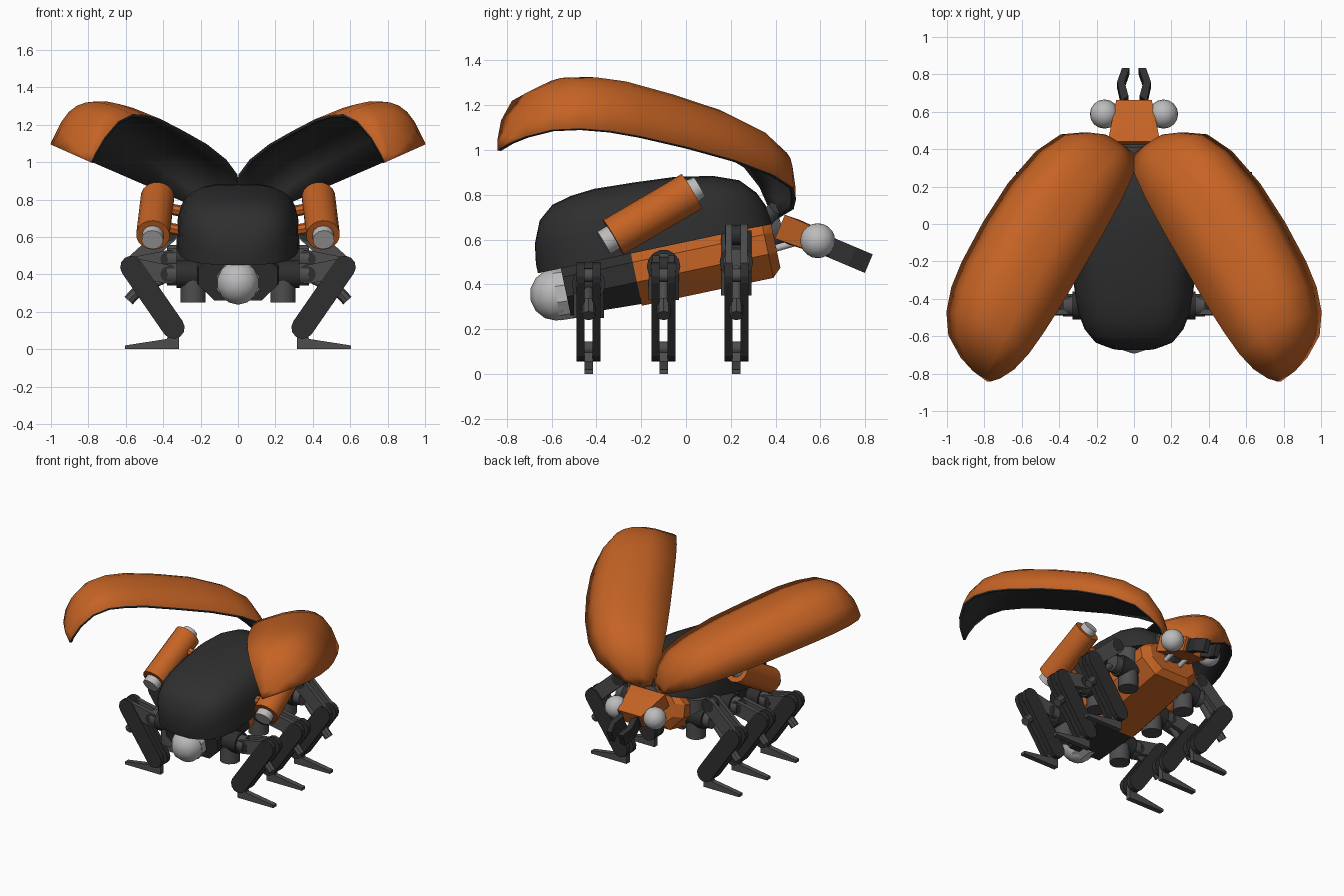
import bpy, bmesh
from math import sin, cos, pi, atan2
from mathutils import Vector as V

if "Cube" in bpy.data.objects:
    bpy.data.objects.remove(bpy.data.objects["Cube"])


def material(name, c):
    m = bpy.data.materials.new(name)
    m.diffuse_color = (*c, 1)
    m.use_nodes = True
    m.node_tree.nodes["Principled BSDF"].inputs["Base Color"].default_value = m.diffuse_color
    return m


ORANGE = material("orange paint", (0.56, 0.125, 0.018))
DARK = material("dark shell", (0.028, 0.028, 0.028))
STEEL = material("dark steel", (0.075, 0.075, 0.075))
LIGHT = material("light metal", (0.5, 0.5, 0.5))


def finish(name, bm, mats, angle=None, recalc=True):
    if recalc:
        bmesh.ops.recalc_face_normals(bm, faces=bm.faces)
    me = bpy.data.meshes.new(name)
    bm.to_mesh(me)
    bm.free()
    ob = bpy.data.objects.new(name, me)
    bpy.context.collection.objects.link(ob)
    for m in mats:
        me.materials.append(m)
    if angle:
        bpy.ops.object.select_all(action='DESELECT')
        ob.select_set(True)
        bpy.context.view_layer.objects.active = ob
        bpy.ops.object.shade_smooth_by_angle(angle=angle)
    return ob


def rod(name, a, b, r, mat, r2=None, sides=14):
    a, b = V(a), V(b)
    bm = bmesh.new()
    bmesh.ops.create_cone(bm, cap_ends=True, segments=sides, radius1=r,
                          radius2=r if r2 is None else r2, depth=(b - a).length)
    q = V((0, 0, 1)).rotation_difference(b - a)
    for v in bm.verts:
        v.co = q @ v.co + (a + b) / 2
    return finish(name, bm, [mat], 0.6)


def ball(name, c, r, mat, seg=16):
    bm = bmesh.new()
    bmesh.ops.create_uvsphere(bm, u_segments=seg, v_segments=seg // 2 + 2, radius=r)
    for v in bm.verts:
        v.co += V(c)
    return finish(name, bm, [mat], 0.8)


def prism(name, pts, off, mat):
    bm = bmesh.new()
    f = bm.faces.new([bm.verts.new(p) for p in pts])
    top = bmesh.ops.extrude_face_region(bm, geom=[f], use_keep_orig=True)
    for v in top['geom']:
        if isinstance(v, bmesh.types.BMVert):
            v.co += V(off)
    return finish(name, bm, [mat])


def hull(name, pts, mat):
    bm = bmesh.new()
    for p in pts:
        bm.verts.new(p)
    bmesh.ops.convex_hull(bm, input=bm.verts)
    return finish(name, bm, [mat])


# flat bar with round ends, lying in the xz plane
def link(name, a, b, r, y, t, mat):
    d = atan2(b[1] - a[1], b[0] - a[0])
    pts = []
    for (cx, cz), s in ((b, -pi / 2), (a, pi / 2)):
        for i in range(7):
            k = d + s + pi * i / 6
            pts.append((cx + r * cos(k), y - t / 2, cz + r * sin(k)))
    return prism(name, pts, (0, t, 0), mat)


# beetle-back profile: position along length, half width, height
STATIONS = [(0, 0, 0), (0, .18, .08), (.05, .27, .17), (.14, .38, .25), (.3, .45, .30),
            (.54, .49, .335), (.8, .495, .35), (1.05, .48, .36), (1.2, .455, .35),
            (1.33, .405, .325), (1.43, .325, .26), (1.49, .2, .15), (1.51, .1, .05),
            (1.51, 0, 0)]


def dome(name, place, scale, full, mats):
    bm = bmesh.new()
    n = 14 if full else 7
    rows = []
    for u, w, h in STATIONS:
        row = []
        for j in range(n + 1):
            a = pi / 2 * j / 7
            c, s = cos(a), sin(a)
            x = w * abs(c) ** .6 * (1 if c > 0 else -1) if abs(c) > 1e-6 else 0
            z = h * s ** .6 if s > 1e-6 else 0
            row.append(bm.verts.new(place(u * scale[0], x * scale[1], z * scale[2])))
        rows.append(row)
    for r, q in zip(rows, rows[1:]):
        for j in range(n):
            bm.faces.new((r[j], q[j], q[j + 1], r[j + 1]))
    bmesh.ops.remove_doubles(bm, verts=bm.verts, dist=1e-5)
    if full:
        bmesh.ops.holes_fill(bm, edges=[e for e in bm.edges if e.is_boundary])
        return finish(name, bm, mats, 0.75)
    bm.normal_update()
    mid = place(.75, 0, 0)
    if sum(f.normal.dot(f.calc_center_median() - mid) for f in bm.faces) < 0:
        bmesh.ops.reverse_faces(bm, faces=bm.faces)
    return finish(name, bm, mats, 0.75, False)


# abdomen and belly share one tilted frame
def body(u, x, w):
    return V((x, .38 - .978 * u - .207 * w, .67 - .207 * u + .978 * w))


dome("abdomen_shell", body, (.705, .665, .88), True, [DARK])


def section(u, k, drop=-.238):
    half = [(.2, .0), (.25, -.04), (.25, -.13), (.15, drop)]
    return [body(u, s * x * k, w) for x, w in half for s in (1, -1)]


hull("chest_hull", section(-.0, .72, -.2) + section(.04, .95) + section(.64, 1), ORANGE)
hull("rear_hull", section(.64, .99, -.23) + section(.96, .85, -.215), DARK)
rod("tail_collar", (0, -.48, .37), (0, -.58, .355), .117, LIGHT, sides=10)
ball("tail_light", (0, -.58, .355), .117, LIGHT, 10)

# head, tilted downwards
T = .4


def head(x, d, h):
    return V((x, .42 + d * cos(T) + h * sin(T), .66 - d * sin(T) + h * cos(T)))


hull("head", [head(s * x, d, h) for s in (1, -1) for x, d, h in
              ((.14, 0, .055), (.14, 0, -.06), (.095, .07, .06), (.095, .07, -.06),
               (.095, .24, .055), (.095, .24, -.045))], ORANGE)
rod("neck_plate", (0, .36, .63), (0, .43, .65), .075, STEEL)

for s, side in ((1, "right"), (-1, "left")):
    # raised wing case
    def case(u, v, w):
        return V((s * (.035 + .51 * u + .758 * v - .407 * w),
                  .38 - .83 * u + .559 * v, .675 + .22 * u + .337 * v + .914 * w))
    ob = dome(side + "_wing_case", case, (.975, 1, 1), False, [ORANGE, DARK])
    m = ob.modifiers.new("thickness", 'SOLIDIFY')
    m.thickness = .018
    m.material_offset = m.material_offset_rim = 1
    rod(side + "_wing_hinge", (s * .05, .33, .66), (s * .1, .4, .74), .035, STEEL)

    # head details
    ball(side + "_eye", (s * .158, .588, .595), .078, LIGHT)
    jaw = [(.09, .22), (.07, .25), (.09, .35), (.065, .43), (.025, .43),
           (.05, .35), (.03, .27)]
    prism(side + "_jaw", [head(s * x, d, -.045) for x, d in jaw],
          head(0, 0, .045) - head(0, 0, -.045), DARK)
    rod(side + "_neck_rod", (s * .06, .36, .55), (s * .06, .5, .59), .016, LIGHT)

    # side thruster
    a, b = V((s * .455, -.325, .61)), V((s * .43, .025, .815))
    d = (b - a).normalized()
    rod(side + "_thruster", a, b, .09, ORANGE, sides=18)
    rod(side + "_thruster_nozzle", a - d * .05, a + d * .02, .058, LIGHT)
    rod(side + "_thruster_cap", b - d * .02, b + d * .04, .058, LIGHT, .05)
    for i, k in enumerate((.25, .75)):
        p = a.lerp(b, k)
        rod(f"{side}_thruster_mount_{i}", p, (s * .28, p.y, p.z - .03), .03, ORANGE, sides=8)

    # legs
    for part, y, hz in (("rear", -.435, .4), ("middle", -.1, .48), ("front", .225, .62)):
        n = f"{side}_{part}_"
        hip, knee, ankle = (s * .37, hz), (s * .57, .44), (s * .345, .115)
        cz = min(hz, .5)
        rod(n + "hip_motor", (s * .2, y, cz), (s * .33, y, cz), .075, DARK)
        rod(n + "hip_disc", (s * .33, y, cz), (s * .38, y, cz), .06, STEEL)
        rod(n + "hip_pivot", (s * .24, y, cz - .15), (s * .24, y, hz + .02), .068, STEEL)
        for k in (-1, 1):
            link(f"{n}thigh_{k}", hip, knee, .05, y + k * .034, .03, STEEL)
            link(f"{n}shin_{k}", knee, ankle, .06, y + k * .036, .036, DARK)
        rod(n + "hip_pin", (hip[0], y - .05, hz), (hip[0], y + .05, hz), .045, DARK)
        rod(n + "knee_pin", (knee[0], y - .05, .44), (knee[0], y + .05, .44), .03, STEEL)
        rod(n + "ankle_pin", (ankle[0], y - .05, .115), (ankle[0], y + .05, .115), .03, STEEL)
        rod(n + "piston", (s * .4, y, cz - .03), (s * .54, y, .31), .022, STEEL)
        rod(n + "piston_tip", (s * .53, y, .32), (s * .585, y, .26), .03, STEEL, sides=8)
        prism(n + "foot", [(s * x, y - .019, z) for x, z in
                           ((.315, 0), (.605, .0), (.605, .02), (.38, .055),
                            (.36, .12), (.315, .12))], (0, .038, 0), STEEL)
